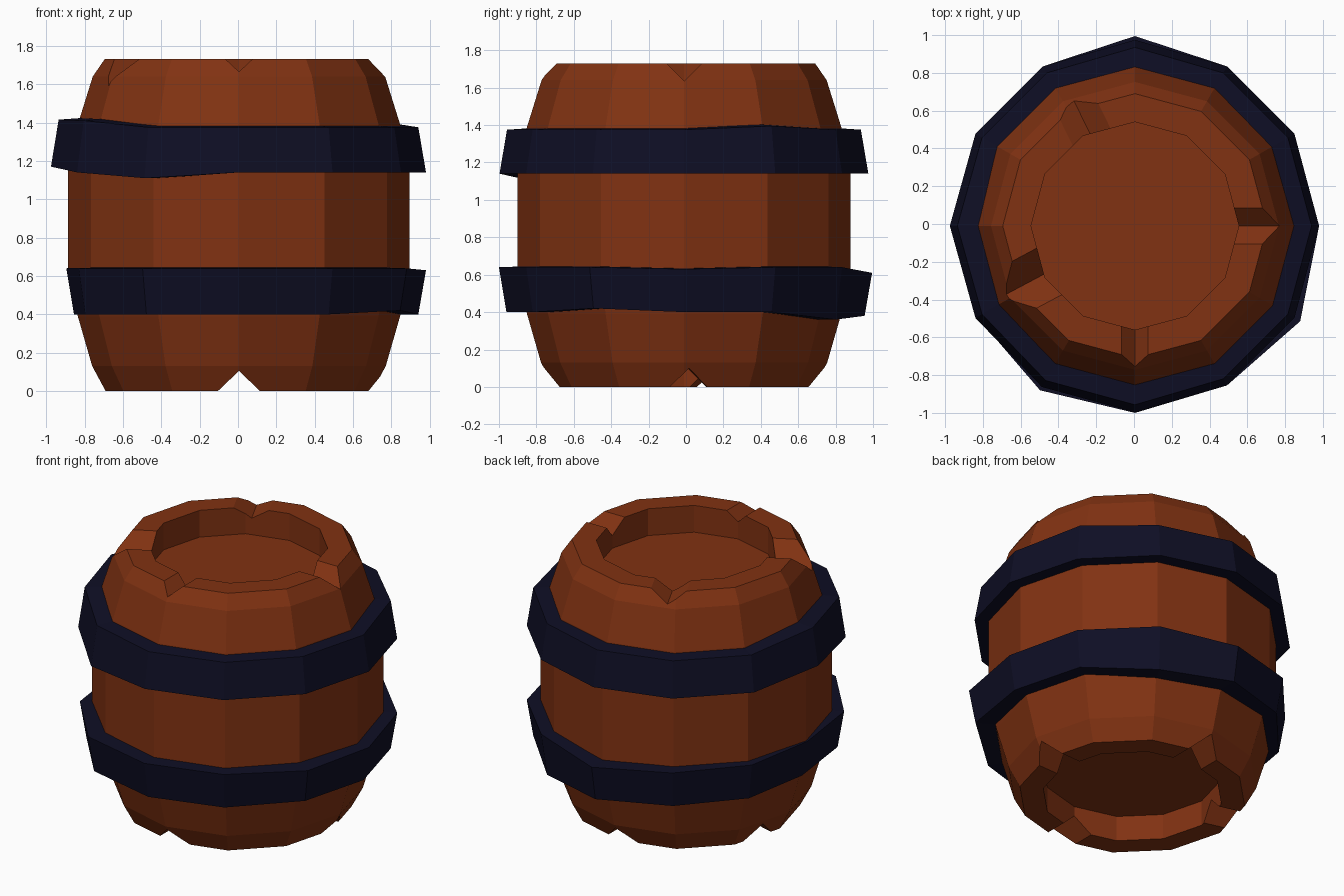
import bpy, bmesh, math
from mathutils import Vector

if "Cube" in bpy.data.objects:
    bpy.data.objects.remove(bpy.data.objects["Cube"])

SIDES = 12
CX, CY = 0.005, -0.01


def material(name, rgb):
    m = bpy.data.materials.new(name)
    m.diffuse_color = (*rgb, 1)
    m.use_nodes = True
    m.node_tree.nodes["Principled BSDF"].inputs["Base Color"].default_value = m.diffuse_color
    return m


wood = material("brown wood", (0.22, 0.032, 0.006))
iron = material("dark navy iron", (0.0045, 0.0045, 0.018))


def add_object(name, bm, mat):
    bmesh.ops.recalc_face_normals(bm, faces=bm.faces)
    me = bpy.data.meshes.new(name)
    bm.to_mesh(me)
    bm.free()
    me.materials.append(mat)
    ob = bpy.data.objects.new(name, me)
    bpy.context.collection.objects.link(ob)
    return ob


def polar(r, deg, z):
    a = math.radians(deg)
    return Vector((CX + r * math.cos(a), CY + r * math.sin(a), z))


def lathe(bm, profile, cap, tweak=None):
    """Rings of 12 points; capped at both ends or closed into a loop."""
    rings = []
    for j, (r, z) in enumerate(profile):
        ring = []
        for i in range(SIDES):
            deg = i * 360 / SIDES
            dr, dz = tweak(int(deg), j) if tweak else (0, 0)
            ring.append(bm.verts.new(polar(r + dr, deg, z + dz)))
        rings.append(ring)
    pairs = list(zip(rings, rings[1:]))
    if cap:
        bm.faces.new(rings[0])
        bm.faces.new(rings[-1])
    else:
        pairs.append((rings[-1], rings[0]))
    for a, b in pairs:
        for i in range(SIDES):
            k = (i + 1) % SIDES
            bm.faces.new((a[i], a[k], b[k], b[i]))


# Barrel body with a recessed lid and a recessed base
bm = bmesh.new()
lathe(bm, [(0.55, 0.17), (0.55, 0.0), (0.695, 0.0), (0.765, 0.13), (0.84, 0.39),
           (0.89, 0.62), (0.89, 1.15), (0.84, 1.39), (0.762, 1.64), (0.70, 1.73),
           (0.55, 1.73), (0.55, 1.55)], True)
body = add_object("barrel_body", bm, wood)


# V-shaped chips in both rims: angle, half width, apex height, rim height
chips = [(-90, 0.07, 1.665, 1.73), (0, 0.095, 1.635, 1.73),
         (208, 0.14, 1.59, 1.73), (116, 0.11, 1.66, 1.73),
         (-90, 0.11, 0.105, 0.0), (90, 0.11, 0.105, 0.0),
         (2, 0.10, 0.10, 0.0), (165, 0.11, 0.105, 0.0)]
bm = bmesh.new()
for deg, half, apex, rim in chips:
    side = Vector((-math.sin(math.radians(deg)), math.cos(math.radians(deg)), 0))
    ends = []
    for r in (0.46, 1.0):
        far = polar(r, deg, apex + 2 * (rim - apex))
        ends.append([bm.verts.new(p) for p in
                     (polar(r, deg, apex), far + side * half * 2, far - side * half * 2)])
    a, b = ends
    bm.faces.new(a)
    bm.faces.new(b)
    for i in range(3):
        k = (i + 1) % 3
        bm.faces.new((a[i], a[k], b[k], b[i]))
cutter = add_object("chip_cutter", bm, wood)
cutter.hide_render = True

mod = body.modifiers.new("chips", 'BOOLEAN')
mod.operation = 'DIFFERENCE'
mod.solver = 'EXACT'
mod.object = cutter
bpy.context.view_layer.update()
cut = bpy.data.meshes.new_from_object(body.evaluated_get(bpy.context.evaluated_depsgraph_get()))
body.modifiers.clear()
body.data = cut
bpy.data.objects.remove(cutter)


# Iron hoops, slightly dented: angle -> (radius shift, top shift, bottom shift)
def hoop(name, profile, dents):
    def tweak(deg, j):
        dr, top, bottom = dents.get(deg, (0, 0, 0))
        return (dr if j in (1, 2) else 0, bottom if j < 2 else top)
    bm = bmesh.new()
    lathe(bm, profile, False, tweak)
    add_object(name, bm, iron)


hoop("upper_hoop", [(0.84, 1.14), (0.975, 1.14), (0.935, 1.375), (0.80, 1.385)],
     {180: (0.005, 0.04, 0.03), 210: (0, 0.035, 0.0), 240: (0.01, 0, -0.03),
      30: (0, 0.02, 0), 270: (0.012, 0, 0), 90: (0.01, 0, 0)})
hoop("lower_hoop", [(0.80, 0.40), (0.935, 0.40), (0.975, 0.64), (0.84, 0.645)],
     {180: (-0.075, 0, 0), 330: (0.035, 0, 0.02), 60: (0, 0, -0.04),
      90: (0.03, -0.03, -0.02), 0: (0, -0.01, 0), 270: (0.015, 0, 0),
      240: (0.03, 0, 0), 150: (-0.03, 0, 0), 210: (-0.01, 0, 0)})
